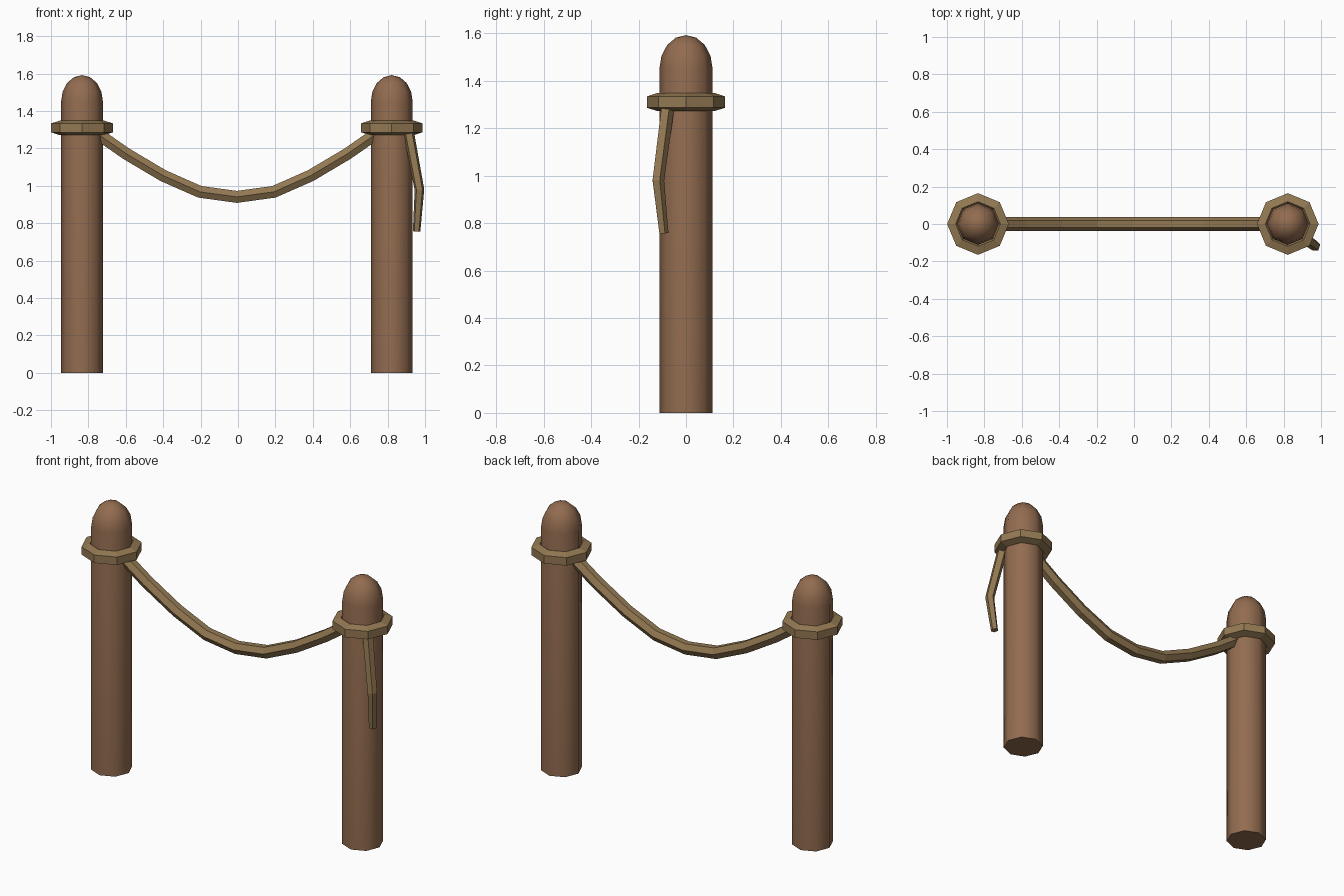
import bpy
from math import sin, cos, pi, radians
from mathutils import Vector

if "Cube" in bpy.data.objects:
    bpy.data.objects.remove(bpy.data.objects["Cube"])

LEFT, RIGHT = -0.834, 0.822


def material(name, color):
    m = bpy.data.materials.new(name)
    m.diffuse_color = (*color, 1)
    m.use_nodes = True
    m.node_tree.nodes["Principled BSDF"].inputs["Base Color"].default_value = m.diffuse_color
    return m


WOOD = material("wood", (0.29, 0.15, 0.08))
ROPE = material("rope", (0.29, 0.19, 0.085))


def make(name, verts, faces, mat):
    me = bpy.data.meshes.new(name)
    me.from_pydata(verts, [], faces)
    me.materials.append(mat)
    ob = bpy.data.objects.new(name, me)
    bpy.context.collection.objects.link(ob)
    return ob


def grid_faces(rows, n, closed=False):
    # quads between successive rings of n vertices
    return [(i * n + j, i * n + (j + 1) % n,
             (i + 1) % rows * n + (j + 1) % n, (i + 1) % rows * n + j)
            for i in range(rows if closed else rows - 1) for j in range(n)]


def lathe(name, profile, x, mat, closed=False, n=8):
    verts = [(x + r * cos(2 * pi * k / n), r * sin(2 * pi * k / n), z)
             for r, z in profile for k in range(n)]
    faces = grid_faces(len(profile), n, closed)
    if not closed:
        top = len(verts)
        verts.append((x, 0, 1.592))
        faces += [(top - n + j, top - n + (j + 1) % n, top) for j in range(n)]
        faces.append(tuple(reversed(range(n))))
    return make(name, verts, faces, mat)


def tube(name, path, radii, sides, mat):
    pts = [Vector(p) for p in path]
    verts = []
    for i, p in enumerate(pts):
        a, b = pts[max(i - 1, 0)], pts[min(i + 1, len(pts) - 1)]
        t = (b - a).normalized()
        v = t.cross(Vector((0, 1, 0))).normalized()
        u = v.cross(t)
        for k in range(sides):
            w = 2 * pi * k / sides
            verts.append(p + radii[i] * (cos(w) * u - sin(w) * v))
    faces = grid_faces(len(pts), sides)
    last = len(verts) - sides
    faces += [tuple(reversed(range(sides))), tuple(range(last, last + sides))]
    return make(name, verts, faces, mat)


# posts with rounded tops, and the rope loops around them
dome = [(0.112 * cos(radians(a)), 1.45 + 0.142 * sin(radians(a)))
        for a in (0, 22.5, 45, 67.5)]
loop = [(0.132 + 0.0405 * cos(pi + 2 * pi * k / 5),
         1.31 - 0.0405 * sin(pi + 2 * pi * k / 5)) for k in range(5)]
loop.reverse()
for side, x in (("left", LEFT), ("right", RIGHT)):
    post = lathe(side + "_post", [(0.112, 0)] + dome, x, WOOD)
    bpy.ops.object.select_all(action='DESELECT')
    post.select_set(True)
    bpy.context.view_layer.objects.active = post
    bpy.ops.object.shade_smooth_by_angle(angle=radians(60))
    lathe(side + "_rope_loop", loop, x, ROPE, closed=True)

# rope sagging between the posts
half = [(0.79, 1.31), (0.592, 1.172), (0.395, 1.055), (0.198, 0.968)]
path = ([(-x - 0.006, 0, z) for x, z in half] + [(-0.006, 0, 0.941)]
        + [(x - 0.006, 0, z) for x, z in reversed(half)])
tube("hanging_rope", path, [0.037] * len(path), 6, ROPE)

# loose rope end
tube("rope_tail", [(0.908, -0.076, 1.31), (0.97, -0.119, 0.98), (0.955, -0.095, 0.757)],
     [0.03, 0.027, 0.021], 5, ROPE)
